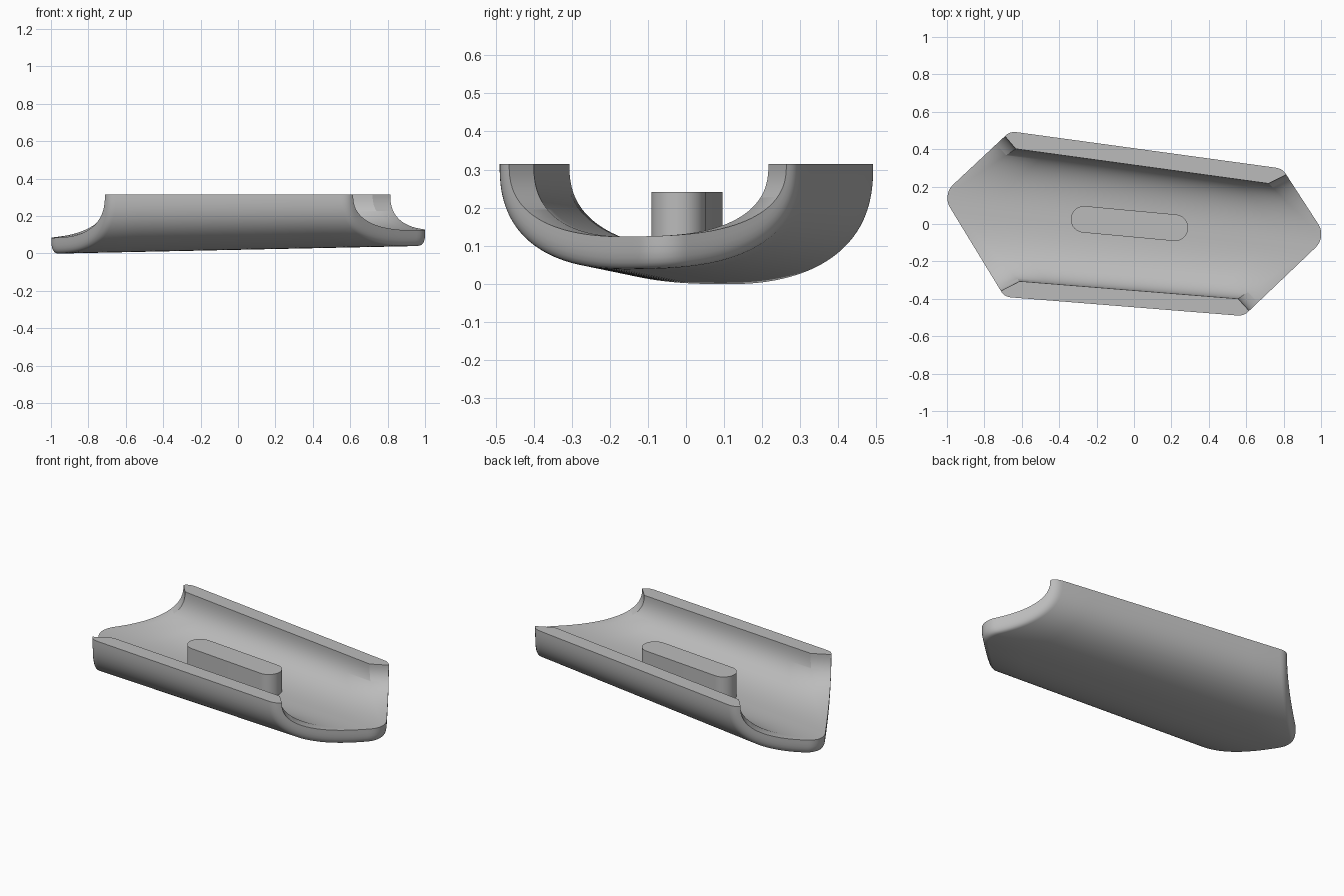
import bpy, bmesh
from math import sin, cos, pi, sqrt, copysign
from mathutils import Vector

cube = bpy.data.objects.get("Cube")
if cube:
    bpy.data.objects.remove(cube)

TOP = 0.315      # height of the flat wall tops
WALL = 0.09      # wall thickness
FLOOR = 0.085    # floor thickness
LIP = 0.03       # wall thickness at the flared ends
SQUARE = 0.8     # below 1 makes the U section squarer than an ellipse
NOSE = 0.1       # plan radius of the pointed ends
STEPS = 160      # samples around the U section
ROUND = 6        # samples in each end rounding
# End outline: (offset, slope) of back and front edge for each end
ENDS = {1: ((0.985, -0.648), (1.103, 1.05)),
        -1: ((-1.192, 1.069), (-0.930, -0.61))}

grey = bpy.data.materials.new("plain grey")
grey.use_nodes = True
COLOUR = (0.5, 0.5, 0.5, 1)
grey.diffuse_color = COLOUR
grey.node_tree.nodes["Principled BSDF"].inputs["Base Color"].default_value = COLOUR


def across_factor(t):
    return copysign(abs(cos(t)) ** SQUARE, cos(t))


def section(x, t, thin_y=0.0, thin_z=0.0):
    """Point on the tapering U-shaped trough at x and section angle t."""
    half = 0.425 - 0.0285 * x - thin_y
    depth = TOP - 0.019 - 0.021 * x - thin_z
    drop = depth * abs(sin(t)) ** SQUARE
    return Vector((x, -0.02 - 0.1085 * x + half * across_factor(t), TOP - drop))


def end_x(side, y):
    """Pointed end outline in plan: two straight edges joined by an arc."""
    (c1, s1), (c2, s2) = ENDS[side]
    q1, q2 = sqrt(1 + s1 * s1), sqrt(1 + s2 * s2)
    o1, o2 = c1 - side * NOSE * q1, c2 - side * NOSE * q2
    cy = (o2 - o1) / (s1 - s2)
    if y > cy - side * NOSE * s1 / q1:
        return c1 + s1 * y
    if y < cy - side * NOSE * s2 / q2:
        return c2 + s2 * y
    return o1 + s1 * cy + side * sqrt(NOSE ** 2 - (y - cy) ** 2)


def end_point(side, t, *thin):
    x = side * 0.8
    for _ in range(25):
        x = end_x(side, section(x, t, *thin).y)
    return section(x, t, *thin)


def end_profile(side, t):
    """Rounded outer edge, then the lip, then the inner start of the flare."""
    corner = end_point(side, t)
    lip = end_point(side, t, LIP, FLOOR)
    start = section(corner.x - side * 0.038, t)
    stop = corner.lerp(lip, 0.75)
    pts = []
    for i in range(ROUND + 1):
        k = i / ROUND
        pts.append(start.lerp(corner, k).lerp(corner.lerp(stop, k), k))
    slope = abs(ENDS[side][0 if cos(t) > 0 else 1][1])
    # the small extra keeps a narrow row so that no face collapses
    flare = (WALL - LIP) * abs(across_factor(t)) / slope + 0.002
    return pts + [lip, section(lip.x - side * flare, t, WALL, FLOOR)]


def between(a, b, n=8):
    return [a.lerp(b, i / n) for i in range(1, n)]


def finish(bm, name):
    bmesh.ops.recalc_face_normals(bm, faces=bm.faces)
    mesh = bpy.data.meshes.new(name)
    bm.to_mesh(mesh)
    bm.free()
    mesh.materials.append(grey)
    obj = bpy.data.objects.new(name, mesh)
    bpy.context.collection.objects.link(obj)
    bpy.ops.object.select_all(action='DESELECT')
    obj.select_set(True)
    bpy.context.view_layer.objects.active = obj
    bpy.ops.object.shade_smooth_by_angle(angle=pi / 6)


# Trough shell: closed lengthwise loops swept around the U section
bm = bmesh.new()
loops = []
for j in range(STEPS + 1):
    t = pi * j / STEPS
    right, left = end_profile(1, t), end_profile(-1, t)
    loop = right + between(right[-1], left[-1]) + left[::-1] + between(left[0], right[0])
    loops.append([bm.verts.new(p) for p in loop])
for a, b in zip(loops, loops[1:]):
    for i in range(len(a)):
        k = (i + 1) % len(a)
        bm.faces.new((a[i], a[k], b[k], b[i]))
for rim in (loops[0], loops[-1]):
    bm.faces.new(rim)
finish(bm, "trough_shell")

# Raised round-ended block on the floor
bm = bmesh.new()
centres = (Vector((0.219, -0.020, 0.06)), Vector((-0.267, 0.025, 0.06)))
axis = (centres[0] - centres[1]).normalized()
across = Vector((-axis.y, axis.x, 0))
outline = []
for n, centre in enumerate(centres):
    for i in range(25):
        a = -pi / 2 + pi * n + pi * i / 24
        outline.append(bm.verts.new(centre + 0.071 * (axis * cos(a) + across * sin(a))))
base = bm.faces.new(outline)
top = bmesh.ops.extrude_face_region(bm, geom=[base], use_keep_orig=True)
bmesh.ops.translate(bm, vec=(0, 0, 0.181),
                    verts=[v for v in top["geom"] if isinstance(v, bmesh.types.BMVert)])
finish(bm, "centre_block")
